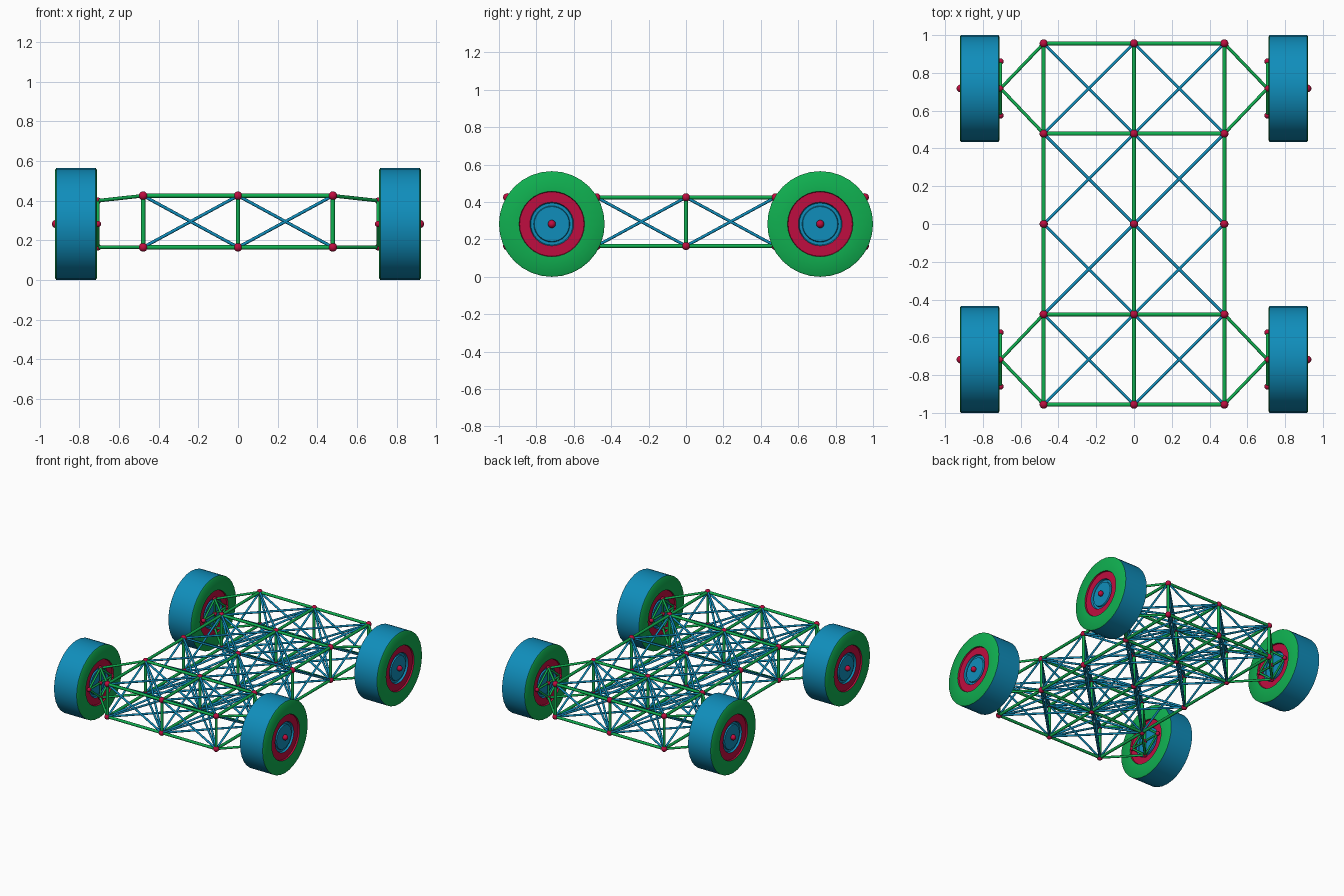
import bpy, bmesh, math
from mathutils import Vector, Matrix

cube = bpy.data.objects.get("Cube")
if cube:
    bpy.data.objects.remove(cube)


def material(name, rgb):
    m = bpy.data.materials.new(name)
    m.use_nodes = True
    m.diffuse_color = (*rgb, 1)
    m.node_tree.nodes["Principled BSDF"].inputs["Base Color"].default_value = (*rgb, 1)
    return m


GREEN = material("green", (0.005, 0.43, 0.08))
BLUE = material("blue", (0.005, 0.27, 0.5))
RED = material("red", (0.52, 0.004, 0.05))


def finish(bm, name, mats):
    mesh = bpy.data.meshes.new(name)
    bm.to_mesh(mesh)
    bm.free()
    for m in mats:
        mesh.materials.append(m)
    obj = bpy.data.objects.new(name, mesh)
    bpy.context.collection.objects.link(obj)
    bpy.ops.object.select_all(action='DESELECT')
    obj.select_set(True)
    bpy.context.view_layer.objects.active = obj
    bpy.ops.object.shade_smooth_by_angle(angle=math.radians(40))
    return obj


def bars(name, pairs, radius, mat):
    bm = bmesh.new()
    for a, b in pairs:
        a, b = Vector(a), Vector(b)
        d = b - a
        place = Matrix.Translation((a + b) / 2) @ d.to_track_quat('Z', 'Y').to_matrix().to_4x4()
        bmesh.ops.create_cone(bm, cap_ends=True, segments=10, radius1=radius,
                              radius2=radius, depth=d.length, matrix=place)
    return finish(bm, name, [mat])


def balls(name, points, radius):
    bm = bmesh.new()
    for p in points:
        bmesh.ops.create_uvsphere(bm, u_segments=14, v_segments=10, radius=radius,
                                  matrix=Matrix.Translation(p))
    return finish(bm, name, [RED])


# Frame grid
STEP, LOW, HIGH = 0.478, 0.165, 0.425
XS = [i * STEP for i in (-1, 0, 1)]
YS = [i * STEP for i in (-2, -1, 0, 1, 2)]
ZS = [LOW, HIGH]
rails, braces = [], []

for x in XS:
    for y in YS:
        rails.append(((x, y, LOW), (x, y, HIGH)))
    for y0, y1 in zip(YS, YS[1:]):
        for z in ZS:
            rails.append(((x, y0, z), (x, y1, z)))
        braces += [((x, y0, LOW), (x, y1, HIGH)), ((x, y0, HIGH), (x, y1, LOW))]

for x0, x1 in zip(XS, XS[1:]):
    # Cross rails, with the middle row left open
    for y in YS:
        if y == 0:
            continue
        for z in ZS:
            rails.append(((x0, y, z), (x1, y, z)))
        braces += [((x0, y, LOW), (x1, y, HIGH)), ((x0, y, HIGH), (x1, y, LOW))]
    # Flat and spatial diagonals of each cell
    for y0, y1 in zip(YS, YS[1:]):
        for za in ZS:
            for zb in ZS:
                braces += [((x0, y0, za), (x1, y1, zb)), ((x0, y1, za), (x1, y0, zb))]

bars("frame_rails", rails, 0.011, GREEN)
bars("frame_braces", braces, 0.008, BLUE)
balls("frame_joints", [(x, y, z) for x in XS for y in YS for z in ZS], 0.022)

# Wheel cross-section: (offset along axle, radius); materials per segment
AXLE_Z, AXLE_Y, AXLE_X = 0.2825, 0.7175, 0.817
HALF = [(0.099, 0.2825), (0.105, 0.274), (0.105, 0.175), (0.094, 0.172),
        (0.094, 0.117), (0.08, 0.112), (0.08, 0.097), (0.09, 0.093), (0.09, 0.0)]
HALF_MATS = [0, 0, 2, 2, 1, 1, 1, 1]
PROFILE = [(-o, r) for o, r in reversed(HALF)] + HALF
SEGMENT_MATS = HALF_MATS[::-1] + [1] + HALF_MATS
SIDES = 32


def wheel(name, centre):
    bm = bmesh.new()
    rings = []
    for o, r in PROFILE:
        if r == 0:
            rings.append([bm.verts.new((o, 0, 0))] * SIDES)
        else:
            rings.append([bm.verts.new((o, r * math.cos(t), r * math.sin(t)))
                          for t in (math.tau * i / SIDES for i in range(SIDES))])
    for a, b, mat in zip(rings, rings[1:], SEGMENT_MATS):
        for i in range(SIDES):
            j = (i + 1) % SIDES
            corners = list(dict.fromkeys([a[i], a[j], b[j], b[i]]))
            bm.faces.new(corners).material_index = mat
    bmesh.ops.recalc_face_normals(bm, faces=bm.faces)
    obj = finish(bm, name, [GREEN, BLUE, RED])
    obj.location = centre


# Wheels with their arms and hub carriers
for sx, side in ((1, "left"), (-1, "right")):
    for sy, end in ((-1, "front"), (1, "back")):
        tag = f"{end}_{side}"
        y, x_in = sy * AXLE_Y, sx * 0.706
        wheel(f"{tag}_wheel", (sx * AXLE_X, y, AXLE_Z))

        hub = (x_in, y, AXLE_Z)
        top, bottom = (x_in, y, 0.4), (x_in, y, LOW)
        fore, aft = (x_in, y - 0.143, AXLE_Z), (x_in, y + 0.143, AXLE_Z)
        arms = [((sx * STEP, sy * k * STEP, z), tip)
                for k in (1, 2) for z, tip in ((HIGH, top), (LOW, bottom))]
        bars(f"{tag}_arms", arms, 0.009, GREEN)

        diamond = [top, fore, bottom, aft]
        carrier = list(zip(diamond, diamond[1:] + diamond[:1]))
        carrier += [(hub, p) for p in diamond]
        bars(f"{tag}_hub_carrier", carrier, 0.008, GREEN)
        balls(f"{tag}_hub_joints", [hub, fore, aft, top, bottom], 0.016)
        balls(f"{tag}_axle_cap", [(sx * 0.918, y, AXLE_Z)], 0.021)
